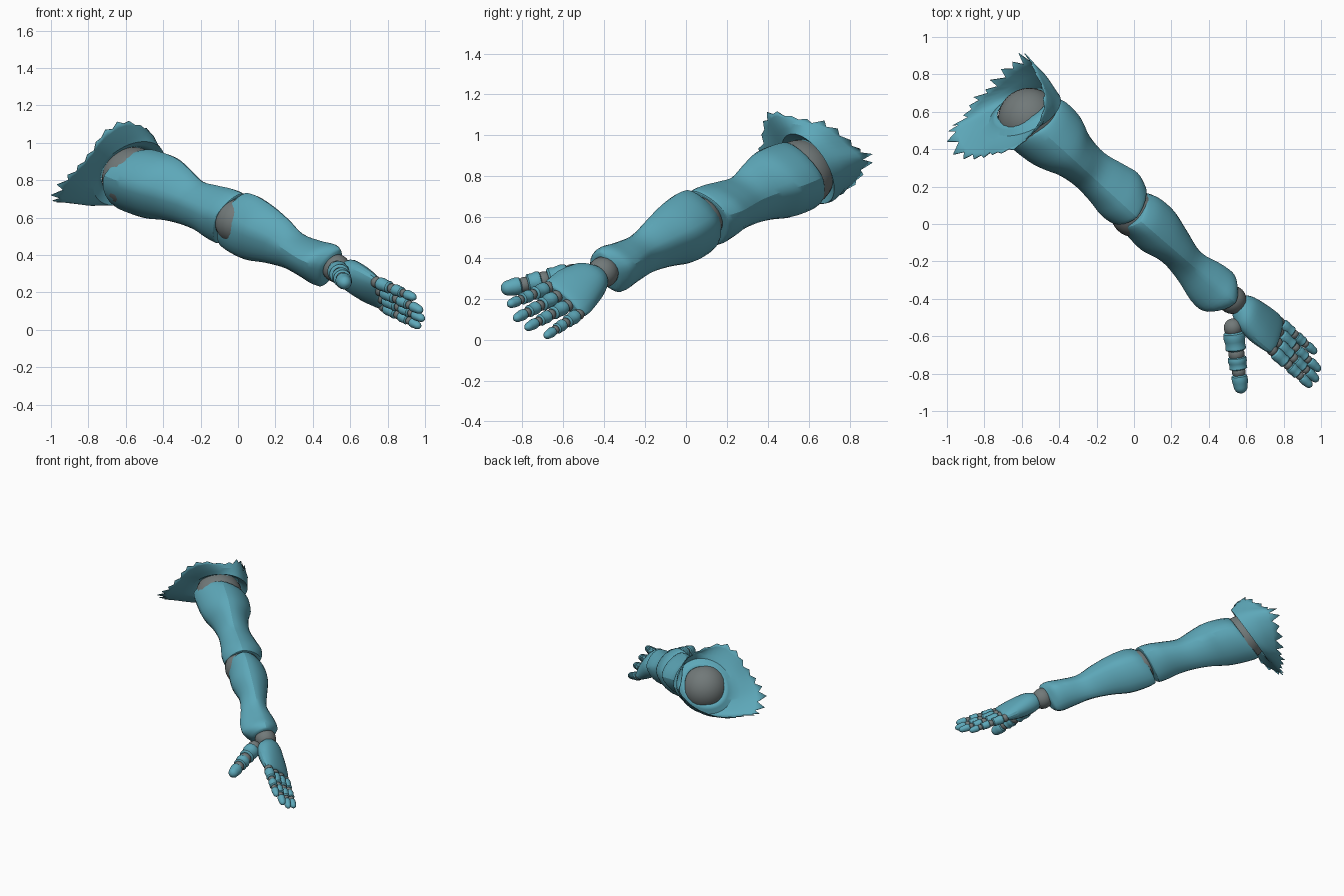
import bpy, bmesh, math, random
from mathutils import Vector as V

if "Cube" in bpy.data.objects:
    bpy.data.objects.remove(bpy.data.objects["Cube"])

random.seed(4)


def material(name, rgb):
    m = bpy.data.materials.new(name)
    m.diffuse_color = (*rgb, 1)
    m.use_nodes = True
    m.node_tree.nodes["Principled BSDF"].inputs["Base Color"].default_value = m.diffuse_color
    return m


TEAL = material("teal_plastic", (0.11, 0.39, 0.485))
GREY = material("joint_grey", (0.165, 0.19, 0.19))


def finish(name, bm, mat):
    bmesh.ops.recalc_face_normals(bm, faces=bm.faces)
    me = bpy.data.meshes.new(name)
    bm.to_mesh(me)
    bm.free()
    me.materials.append(mat)
    ob = bpy.data.objects.new(name, me)
    bpy.context.collection.objects.link(ob)
    return ob


def spline(pts, steps, closed=False):
    """Catmull-Rom through points of any dimension."""
    n, out = len(pts), []
    for i in range(n if closed else n - 1):
        idx = [i - 1, i, i + 1, i + 2]
        idx = [j % n if closed else min(max(j, 0), n - 1) for j in idx]
        for k in range(steps):
            t = k / steps
            out.append([0.5 * (2 * b + (c - a) * t + (2 * a - 5 * b + 4 * c - d) * t * t
                               + (3 * b - a - 3 * c + d) * t ** 3)
                        for a, b, c, d in zip(*[pts[j] for j in idx])])
    if not closed:
        out.append(list(pts[-1]))
    return out


def ball(name, c, r, seg=24):
    bm = bmesh.new()
    bmesh.ops.create_uvsphere(bm, u_segments=seg, v_segments=seg // 2, radius=r)
    bmesh.ops.translate(bm, verts=bm.verts, vec=V(c))
    return finish(name, bm, GREY)


def loft(name, a, b, side, up, secs, power=1.6, seg=24, steps=4, skew=0):
    """Skin sections (position, up, down, plus side, minus side) along a-b."""
    bm, rings = bmesh.new(), []
    axis = (b - a).normalized()
    for s, u, d, p, m in spline(secs, steps):
        c, ring = a.lerp(b, s), []
        for i in range(seg):
            t = 2 * math.pi * i / seg
            x, y = math.cos(t), math.sin(t)
            x = math.copysign(abs(x) ** (2 / power), x) * (p if x > 0 else m)
            y = math.copysign(abs(y) ** (2 / power), y) * (u if y > 0 else d)
            slide = axis * skew * max(0, 1 - 3 * s) * x
            ring.append(bm.verts.new(c + side * x + up * y + slide))
        rings.append(ring)
    for r0, r1 in zip(rings, rings[1:]):
        for i in range(seg):
            j = (i + 1) % seg
            bm.faces.new((r0[i], r0[j], r1[j], r1[i]))
    bm.faces.new(rings[0])
    bm.faces.new(rings[-1])
    return finish(name, bm, TEAL)


S, E, W = V((-.56, .56, .81)), V((0, .05, .59)), V((.525, -.405, .33))
lean = V((.40, -.365, .84))

# Ball joints of the arm
ball("shoulder_ball", S, .168, 32)
ball("elbow_ball", (0, .055, .58), .125, 32)
ball("wrist_ball", W, .076)

# Upper arm and forearm
loft("upper_arm", S, E, V((.67, .74, 0)), lean, [
    (-.015, .165, .17, .17, .16), (0, .185, .188, .19, .175), (.09, .198, .195, .20, .178),
    (.25, .198, .188, .19, .164), (.40, .167, .16, .15, .118), (.55, .128, .146, .137, .098),
    (.70, .138, .147, .16, .105), (.82, .15, .164, .178, .12), (.915, .148, .172, .157, .115),
    (.93, .13, .155, .138, .10)], skew=.28)
loft("forearm", E, W, V((.655, .756, 0)), lean, [
    (-.05, .14, .16, .105, .088), (-.035, .158, .178, .125, .102), (.06, .168, .19, .154, .108),
    (.22, .155, .187, .154, .117), (.40, .127, .152, .117, .092), (.58, .09, .13, .082, .11),
    (.76, .10, .132, .106, .147), (.88, .117, .14, .11, .148), (.945, .108, .133, .075, .105),
    (.965, .085, .11, .055, .08)])

# Palm
K = V((.765, -.60, .19))
across = V((-.207, -.737, .645)).normalized()
along = (K - W).normalized()
back = across.cross(along).normalized()
loft("palm", W, K, across, back, [
    (.13, .048, .045, .05, .055), (.17, .062, .056, .07, .07), (.32, .076, .07, .115, .092),
    (.6, .068, .07, .137, .115), (.85, .053, .053, .137, .128), (.97, .04, .04, .128, .12),
    (1.0, .028, .028, .115, .11)], power=2.1)


def digit(name, base, tip, r, splits):
    """Phalanges separated by small ball joints."""
    base, tip = V(base), V(tip)
    axis = (tip - base).normalized()
    up = (back - axis * back.dot(axis)).normalized()
    side = axis.cross(up)
    ends = list(splits) + [1.0]
    for k in range(len(splits)):
        a, b = base.lerp(tip, ends[k]), base.lerp(tip, ends[k + 1])
        q = r * (1 - .13 * k)
        last = k == len(splits) - 1
        ball(f"{name}_joint_{k + 1}", a, q * .88, 18)
        prof = [(.14, .72), (.2, .95), (.4, 1.0), (.6, .9)]
        prof += [(.8, .8), (.94, .5), (1, .12)] if last else [(.8, .95), (.86, .75)]
        loft(f"{name}_segment_{k + 1}", a, b, side, up,
             [(s, q * f, q * f, q * f, q * f) for s, f in prof], power=2.1, seg=18, steps=2)


digit("index_finger", (.74, -.675, .255), (.95, -.87, .17), .035, (0, .4, .7))
digit("middle_finger", (.763, -.635, .21), (.985, -.84, .10), .036, (0, .4, .7))
digit("ring_finger", (.773, -.58, .168), (.995, -.785, .055), .035, (0, .4, .7))
digit("little_finger", (.778, -.525, .125), (.975, -.69, .015), .033, (0, .4, .7))
digit("thumb", (.53, -.555, .32), (.575, -.905, .245), .058, (0, .4, .67))

# Torn shoulder shell: a ring round the joint flaring to a ragged rim
rim = [
    (-.61, .42, 1.11), (-.50, .55, 1.08), (-.48, .70, 1.05), (-.53, .82, .95),
    (-.57, .89, .885), (-.66, .84, .78), (-.76, .74, .70), (-.85, .66, .68),
    (-.92, .56, .68), (-.98, .48, .70), (-.92, .37, .80), (-.82, .36, .90), (-.73, .38, 1.03)]
ring_side = V((.853, .517, 0))
ring_back = V((-.434, .716, .518)).normalized()
cols = spline(rim, 4, closed=True)
bm, grid = bmesh.new(), []
for i, c in enumerate(cols):
    ang = math.radians(115) - 2 * math.pi * i / len(cols)
    ray = ring_side * math.cos(ang) + lean * math.sin(ang)
    lip = S + ring_back * .088 + ray * .138
    a, b = S + ring_back * .05 + ray * .203, V(c)
    reach = 1 + (random.uniform(.04, .17) if i % 2 else -random.uniform(.03, .15))
    mid = a.lerp(b, .5) + ((a + b) / 2 - V((-.62, .60, .83))).normalized() * .012
    row = [lip, lip.lerp(a, .5), a, a.lerp(mid, .5), mid, mid.lerp(b, .6), a.lerp(b, reach)]
    grid.append([bm.verts.new(p) for p in row])
for i in range(len(grid)):
    r0, r1 = grid[i], grid[(i + 1) % len(grid)]
    for k in range(6):
        bm.faces.new((r0[k], r1[k], r1[k + 1], r0[k + 1]))
torn = finish("torn_shoulder_shell", bm, TEAL)
solid = torn.modifiers.new("thickness", "SOLIDIFY")
solid.thickness = .005

# Smooth shading that keeps the sharp edges
for ob in bpy.context.collection.objects:
    ob.select_set(True)
bpy.context.view_layer.objects.active = torn
bpy.ops.object.shade_smooth_by_angle(angle=math.radians(24))
